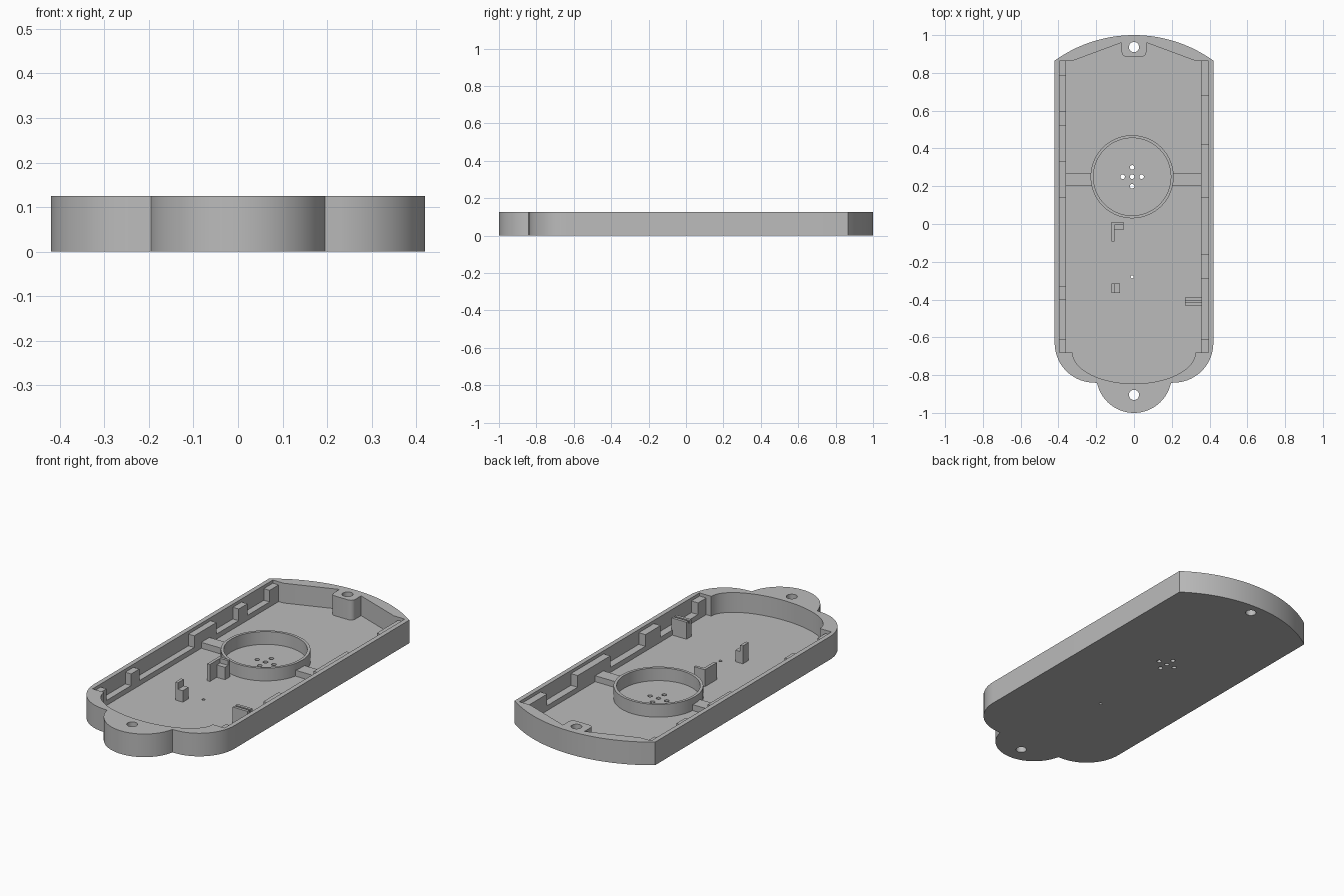
import bpy, bmesh, math

if "Cube" in bpy.data.objects:
    bpy.data.objects.remove(bpy.data.objects["Cube"])

H, FLOOR, LEDGE, BLOCK = 0.125, 0.018, 0.045, 0.108

grey = bpy.data.materials.new("plain grey")
grey.diffuse_color = (0.5, 0.5, 0.5, 1)
grey.use_nodes = True
grey.node_tree.nodes["Principled BSDF"].inputs["Base Color"].default_value = grey.diffuse_color


def arc(cx, cy, rx, ry, a0, a1, n):
    """Points on an elliptical arc, angles in degrees."""
    pts = []
    for i in range(n + 1):
        a = math.radians(a0 + (a1 - a0) * i / n)
        pts.append((cx + rx * math.cos(a), cy + ry * math.sin(a)))
    return pts


def mirrored(half):
    """Close a right-hand half outline by mirroring it in x."""
    return half + [(-x, y) for x, y in reversed(half) if abs(x) > 1e-5]


def prism(name, pts, z0, z1):
    bm = bmesh.new()
    face = bm.faces.new([bm.verts.new((x, y, z0)) for x, y in pts])
    top = bmesh.ops.extrude_face_region(bm, geom=[face])["geom"]
    bmesh.ops.translate(bm, vec=(0, 0, z1 - z0),
                        verts=[v for v in top if isinstance(v, bmesh.types.BMVert)])
    bmesh.ops.recalc_face_normals(bm, faces=bm.faces)
    mesh = bpy.data.meshes.new(name)
    bm.to_mesh(mesh)
    bm.free()
    mesh.materials.append(grey)
    obj = bpy.data.objects.new(name, mesh)
    bpy.context.collection.objects.link(obj)
    return obj


def box(name, x0, x1, y0, y1, z1, z0=0.01):
    return prism(name, [(x0, y0), (x1, y0), (x1, y1), (x0, y1)], z0, z1)


def cut(target, cutter):
    """Subtract the cutter and remove it."""
    bpy.context.view_layer.objects.active = target
    mod = target.modifiers.new("cut", "BOOLEAN")
    mod.operation, mod.solver, mod.object = "DIFFERENCE", "EXACT", cutter
    bpy.ops.object.modifier_apply(modifier=mod.name)
    bpy.data.objects.remove(cutter)


def smooth(obj):
    bpy.ops.object.select_all(action="DESELECT")
    obj.select_set(True)
    bpy.context.view_layer.objects.active = obj
    bpy.ops.object.shade_smooth_by_angle(angle=math.radians(30))


# Tray body: bottom lobe, rounded shoulders, straight sides, bowed top
R = (0.42 ** 2 + 0.135 ** 2) / (2 * 0.135)
half_angle = math.degrees(math.asin(0.42 / R))
outline = mirrored(arc(0, -0.8, 0.2, 0.2, -90, -12, 18)
                   + arc(0.21, -0.63, 0.21, 0.21, -90, 0, 18)
                   + arc(0, 1 - R, R, R, 90 - half_angle, 90, 16))
tray = prism("tray", outline, 0, H)

# Cavity with a curved lower end and a screw post left standing at the top
cavity = mirrored(arc(0, -0.68, 0.325, 0.165, -90, 0, 20)
                  + [(0.395, -0.68), (0.395, 0.862), (0.33, 0.862), (0.065, 0.96)]
                  + arc(0.04, 0.91, 0.025, 0.025, 0, -90, 5))
cut(tray, prism("cavity_cutter", cavity, FLOOR, H + 0.1))

# Screw holes, sound holes and a pin hole through the floor
holes = [(0, 0.937, 0.027), (0, -0.905, 0.027), (-0.01, -0.28, 0.008)]
holes += [(-0.01 + dx, 0.25 + dy, 0.012)
          for dx, dy in ((0, 0), (0.05, 0), (-0.05, 0), (0, 0.05), (0, -0.05))]
for x, y, r in holes:
    cut(tray, prism("hole_cutter", arc(x, y, r, r, 0, 345, 23), -0.1, H + 0.1))
smooth(tray)

# Round speaker seat
ring = prism("speaker_ring", arc(-0.01, 0.25, 0.22, 0.22, 0, 355, 71), 0.01, 0.087)
cut(ring, prism("ring_cutter", arc(-0.01, 0.25, 0.205, 0.205, 0, 355, 71), -0.1, 0.3))
smooth(ring)

# Ledges along both side walls, with raised support blocks
blocks = {-1: [(0.785, 0.862), (0.52, 0.595), (0.14, 0.33), (-0.4, -0.33), (-0.68, -0.61)],
          1: [(0.68, 0.862), (0.14, 0.42), (-0.29, -0.16), (-0.68, -0.61)]}
for side, spans in blocks.items():
    label = "left" if side < 0 else "right"
    inner = 0.36 if side < 0 else 0.355
    x0, x1 = sorted((side * inner, side * 0.4))
    box(label + "_ledge", x0, x1, -0.681, 0.862, LEDGE)
    for y0, y1 in spans:
        box(label + "_support_block", x0, x1, y0, y1, BLOCK)

# Bars joining the ring to the ledges
box("left_bar", -0.37, -0.222, 0.2, 0.27, 0.05)
box("right_bar", 0.202, 0.365, 0.2, 0.27, 0.05)

# Angled board post
box("angle_post_long_plate", -0.12, -0.104, -0.092, 0.01, 0.11)
box("angle_post_short_plate", -0.105, -0.055, -0.005, 0.01, 0.11)
box("angle_post_step", -0.105, -0.055, -0.033, -0.004, 0.085)

# Notched board post
box("notched_post_tall", -0.12, -0.104, -0.365, -0.315, 0.115)
box("notched_post_step", -0.105, -0.075, -0.365, -0.315, 0.08)

# Stepped clip on the right wall
for y0, y1, z in ((-0.432, -0.416, 0.11), (-0.417, -0.405, 0.095), (-0.406, -0.39, 0.11)):
    box("right_clip", 0.27, 0.36, y0, y1, z)
